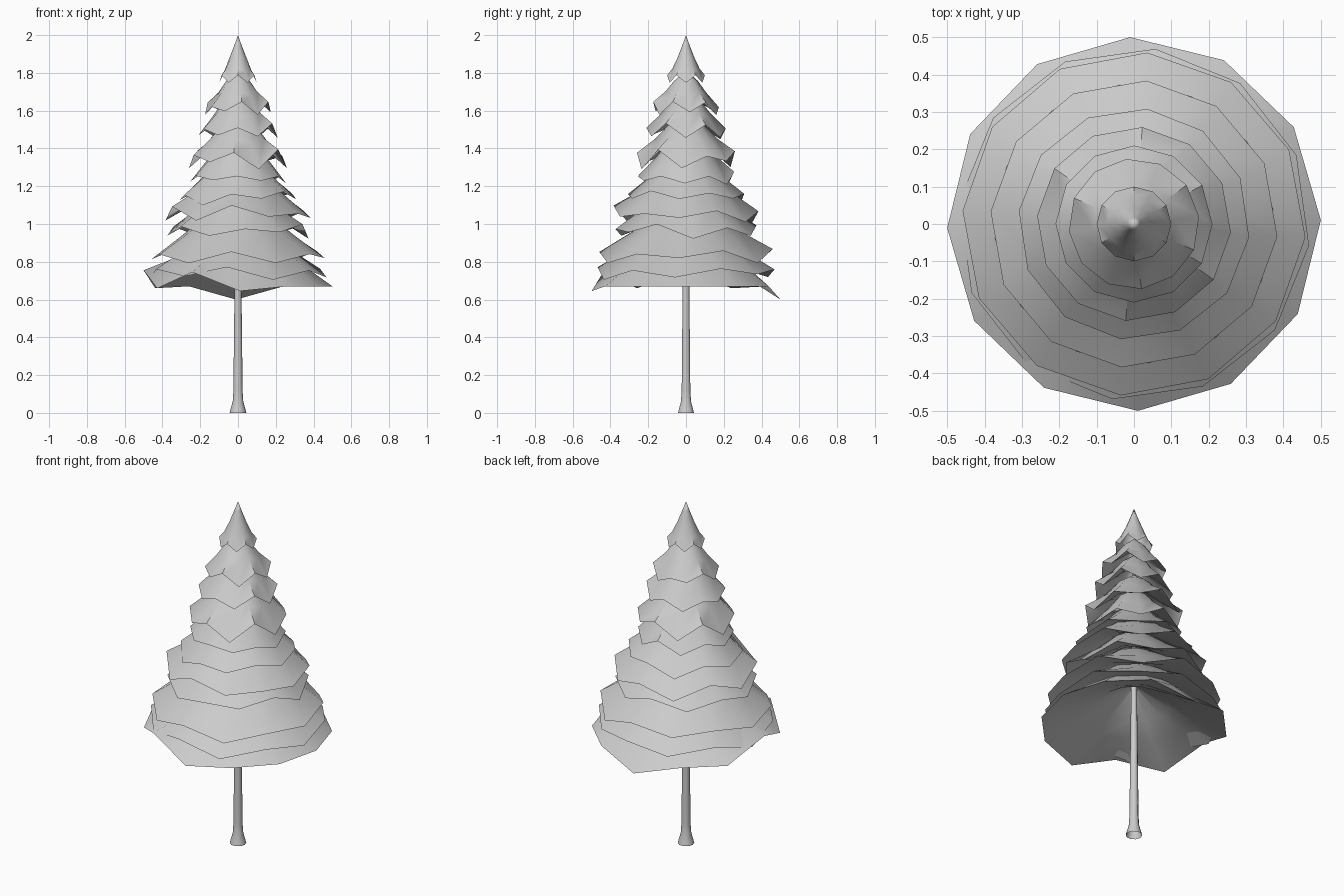
import bpy, bmesh, math, random

random.seed(11)
if "Cube" in bpy.data.objects:
    bpy.data.objects.remove(bpy.data.objects["Cube"], do_unlink=True)

grey = bpy.data.materials.new("light grey")
grey.use_nodes = True
colour = (0.6, 0.6, 0.6, 1)
grey.diffuse_color = colour
grey.node_tree.nodes["Principled BSDF"].inputs["Base Color"].default_value = colour


def lathe(name, profile, sides, spin=0, jag=None):
    """Turn (radius, z) pairs around z; jag shifts the widest ring most."""
    widest = max(r for r, z in profile)
    bm = bmesh.new()
    rings = []
    for r, z in profile:
        share = 1 if r == widest else 0.3 if r > widest * 0.5 else 0
        ring = []
        for i in range(sides):
            a = spin + math.tau * i / sides
            lift = jag[i] * share if jag else 0
            ring.append(bm.verts.new((r * math.cos(a), r * math.sin(a), z + lift)))
        rings.append(ring)
    for low, high in zip(rings, rings[1:]):
        for i in range(sides):
            j = (i + 1) % sides
            bm.faces.new((low[i], low[j], high[j], high[i]))
    bmesh.ops.remove_doubles(bm, verts=bm.verts, dist=0.0005)
    mesh = bpy.data.meshes.new(name)
    bm.to_mesh(mesh)
    bm.free()
    mesh.materials.append(grey)
    obj = bpy.data.objects.new(name, mesh)
    bpy.context.collection.objects.link(obj)
    bpy.ops.object.select_all(action="DESELECT")
    obj.select_set(True)
    bpy.context.view_layer.objects.active = obj
    bpy.ops.object.shade_smooth_by_angle(angle=math.radians(50))


def skirt(name, r, z, rise, spin, jag):
    """A ring of branches: shallow hollow underside, concave top."""
    lathe(name, [(0.012, z + rise * 0.72), (r * 0.38, z + rise * 0.4),
                 (r * 0.62, z + rise * 0.23), (r, z),
                 (r * 0.63, z + rise * 0.4), (r * 0.35, z + rise * 0.75),
                 (0.006, z + rise)], 12, spin, jag)


# Trunk with a flared foot
lathe("trunk", [(0.044, 0), (0.039, 0.02), (0.028, 0.06), (0.024, 0.12),
                (0.022, 0.35), (0.018, 0.68), (0.006, 1.7), (0, 1.72)], 10)

# Lowest skirt of branches, with its uneven hem
hem = [0, 0, 0, -0.07, 0, -0.01, 0.085, -0.01, 0.075, -0.025, 0, 0]
skirt("lowest_branches", 0.5, 0.67, 0.33, math.radians(1.2), hem)

# Overlapping skirts above it: rim radius, rim height, hem depth, rise
tiers = [(0.472, 0.74, 0.035, 0.3), (0.46, 0.83, 0.035, 0.3),
         (0.375, 0.96, 0.035, 0.28), (0.385, 1.05, 0.045, 0.28),
         (0.31, 1.14, 0.04, 0.26), (0.255, 1.245, 0.035, 0.26),
         (0.26, 1.34, 0.05, 0.25), (0.21, 1.49, 0.04, 0.22),
         (0.175, 1.61, 0.035, 0.2)]
for n, (r, z, depth, rise) in enumerate(tiers):
    jag = [depth * (random.uniform(-0.5, 0.5) - (-1) ** i * 0.6) for i in range(12)]
    skirt(f"branches_{n + 1}", r, z, rise, random.uniform(-0.15, 0.15), jag)

# Pointed tip
lathe("tree_tip", [(0.1, 1.768), (0.073, 1.815), (0.045, 1.88), (0.018, 1.95), (0, 2)],
      12, 0, [-0.02 * (-1) ** i for i in range(12)])
